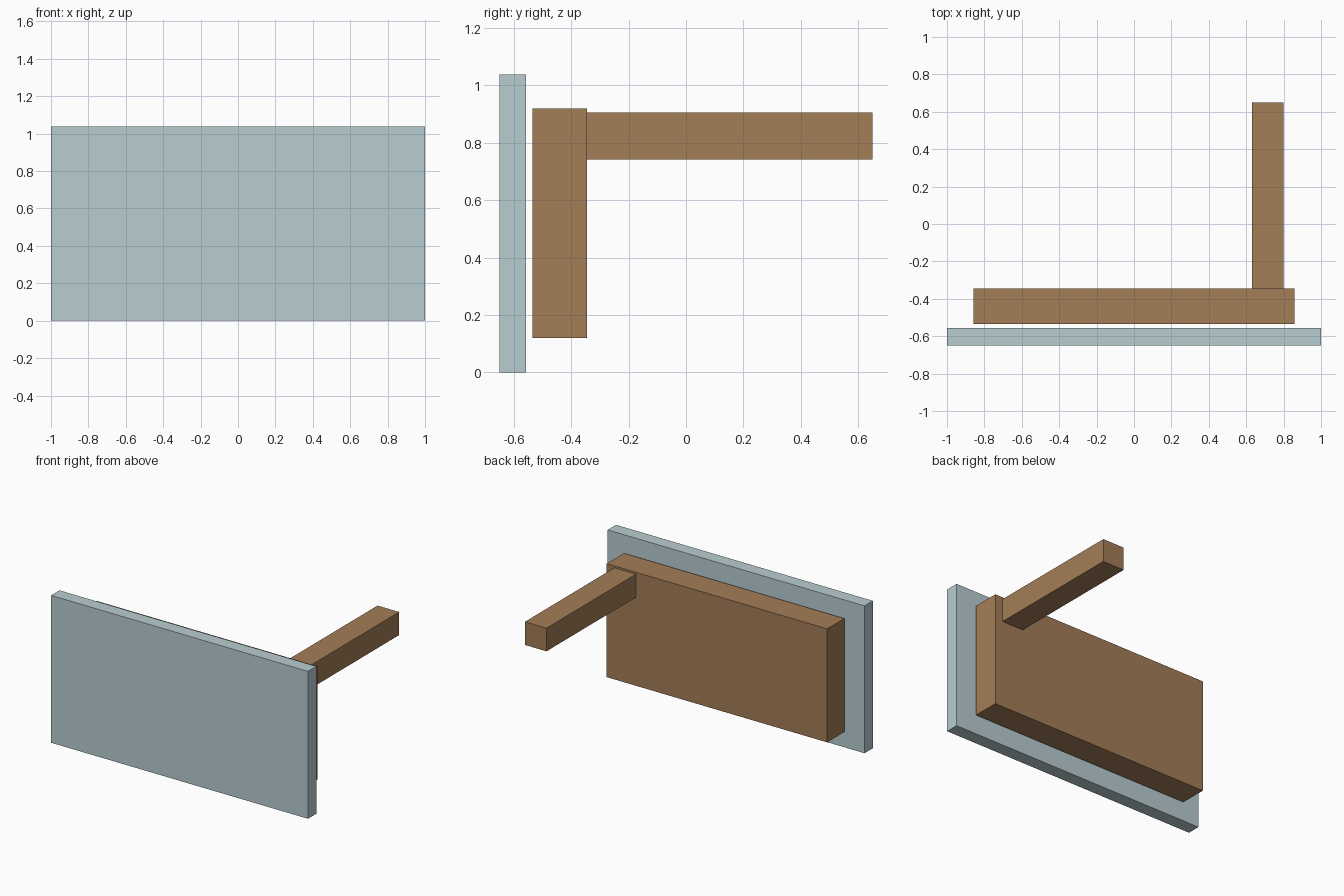
import bpy

if "Cube" in bpy.data.objects:
    bpy.data.objects.remove(bpy.data.objects["Cube"])


def material(name, rgb):
    mat = bpy.data.materials.new(name)
    mat.diffuse_color = (*rgb, 1.0)
    mat.use_nodes = True
    mat.node_tree.nodes["Principled BSDF"].inputs["Base Color"].default_value = mat.diffuse_color
    return mat


def box(name, low, high, mat):
    centre = [(a + b) / 2 for a, b in zip(low, high)]
    bpy.ops.mesh.primitive_cube_add(size=1, location=centre)
    obj = bpy.context.object
    obj.name = name
    obj.scale = [b - a for a, b in zip(low, high)]
    bpy.ops.object.transform_apply(location=False, rotation=False, scale=True)
    obj.data.materials.append(mat)
    return obj


pale_blue = material("pale_blue", (0.48, 0.61, 0.64))
wood = material("wood", (0.37, 0.205, 0.095))

# Thin front panel, standing slightly clear of the backing board
box("front_panel", (-1.0, -0.65, 0.0), (1.0, -0.557, 1.037), pale_blue)

# Thick wooden backing board
box("backing_board", (-0.858, -0.535, 0.12), (0.858, -0.344, 0.919), wood)

# Square arm reaching back from the upper right of the board
box("support_arm", (0.631, -0.344, 0.742), (0.799, 0.65, 0.905), wood)
